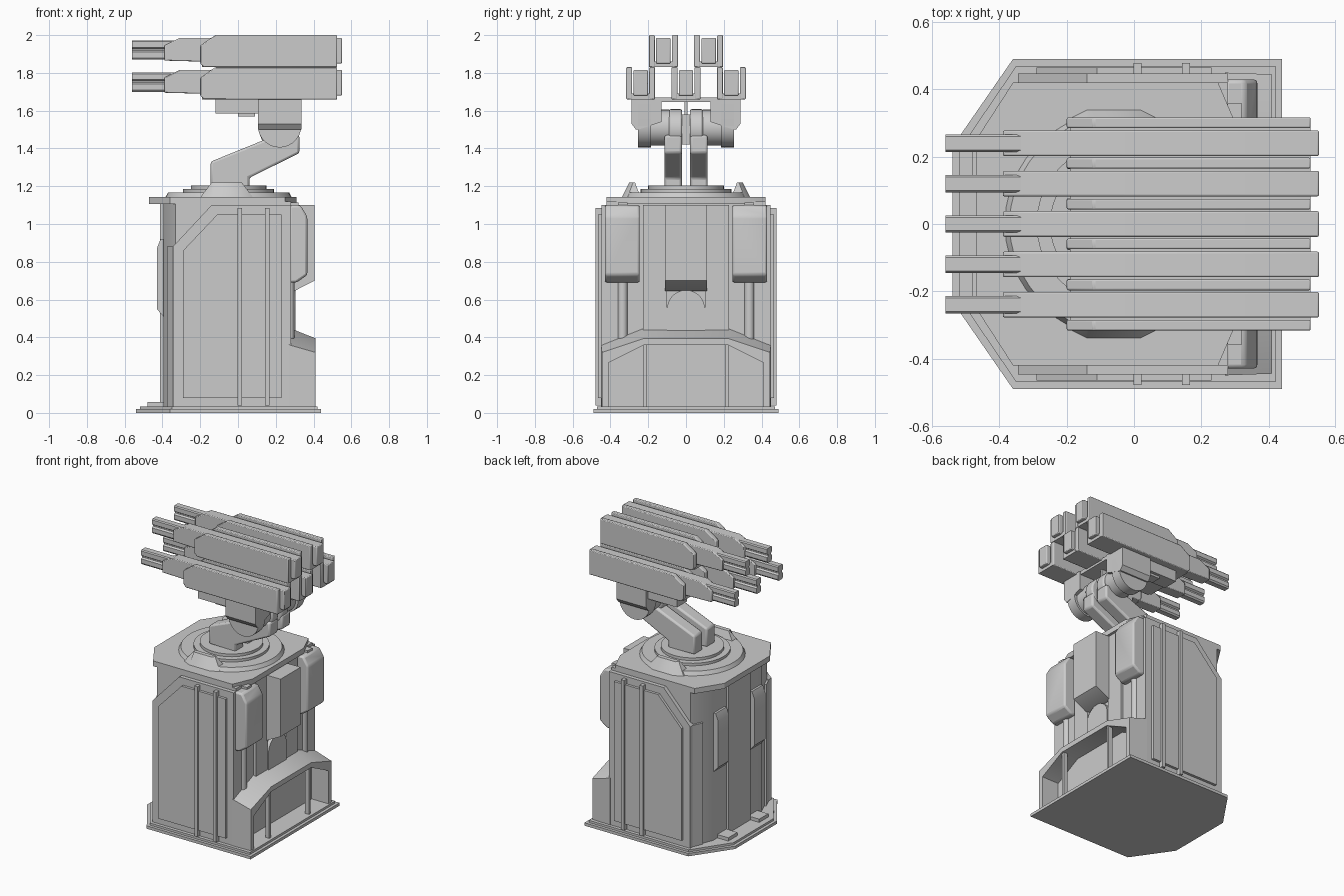
import bpy, bmesh, math
from mathutils import Vector

cube = bpy.data.objects.get("Cube")
if cube:
    bpy.data.objects.remove(cube)

grey = bpy.data.materials.new("light_grey_metal")
grey.use_nodes = True
tone = (0.6, 0.6, 0.6, 1)
grey.diffuse_color = tone
grey.node_tree.nodes["Principled BSDF"].inputs["Base Color"].default_value = tone


def place(axis, p, t):
    """Put a 2D outline point at distance t along an axis."""
    u, v = p
    return Vector({"x": (t, u, v), "y": (u, t, v), "z": (u, v, t)}[axis])


def prism(name, axis, pts, a, b, end=None, bevel=0.0):
    """Extrude an outline from a to b, optionally lofting to another outline."""
    bm = bmesh.new()
    lo = [bm.verts.new(place(axis, p, a)) for p in pts]
    hi = [bm.verts.new(place(axis, p, b)) for p in (end or pts)]
    bm.faces.new(lo)
    bm.faces.new(hi)
    n = len(pts)
    for i in range(n):
        j = (i + 1) % n
        bm.faces.new((lo[i], lo[j], hi[j], hi[i]))
    bmesh.ops.recalc_face_normals(bm, faces=bm.faces)
    mesh = bpy.data.meshes.new(name)
    bm.to_mesh(mesh)
    bm.free()
    mesh.materials.append(grey)
    ob = bpy.data.objects.new(name, mesh)
    bpy.context.collection.objects.link(ob)
    if bevel:
        mod = ob.modifiers.new("edge", "BEVEL")
        mod.width = bevel
        mod.segments = 2
    bpy.ops.object.select_all(action="DESELECT")
    ob.select_set(True)
    bpy.context.view_layer.objects.active = ob
    bpy.ops.object.shade_smooth_by_angle(angle=math.radians(32))
    return ob


def box(name, x0, x1, y0, y1, z0, z1, bevel=0.0):
    return prism(name, "z", [(x0, y0), (x1, y0), (x1, y1), (x0, y1)], z0, z1, bevel=bevel)


def circle(cx, cy, r, n=40):
    return [(cx + r * math.cos(2 * math.pi * i / n), cy + r * math.sin(2 * math.pi * i / n))
            for i in range(n)]


def mirrored(half):
    """Close an outline given for one side of the second coordinate."""
    return half + [(u, -v) for u, v in reversed(half)]


def arch(half):
    """Close an outline given for one side of the first coordinate."""
    return half + [(-u, v) for u, v in reversed(half)]


# Base plate in two steps
prism("base_plate", "z", mirrored([(0.44, 0.49), (-0.36, 0.49), (-0.54, 0.23)]), 0, 0.02)
prism("base_step", "z", mirrored([(0.42, 0.47), (-0.35, 0.47), (-0.52, 0.22)]), 0.02, 0.035)

# Cabinet core and the column on its nose
prism("cabinet", "z", mirrored([(0.28, 0.42), (-0.33, 0.42), (-0.395, 0.27)]), 0.03, 1.12)
box("nose_column", -0.412, -0.38, -0.12, 0.12, 0.03, 1.11)

# Top deck and turntable
AX = -0.05
deck = mirrored([(0.31, 0.28), (0.25, 0.42), (-0.36, 0.42), (-0.47, 0.25)])
prism("deck", "z", deck, 1.105, 1.142)
prism("turntable_skirt", "z", circle(AX, 0, 0.335), 1.14, 1.168, end=circle(AX, 0, 0.32))
prism("turntable_ring", "z", circle(AX, 0, 0.24), 1.16, 1.186)
prism("turntable_disc", "z", circle(AX, 0, 0.2), 1.18, 1.205)

for s, side in ((1, "left"), (-1, "right")):
    # Layered side panel with two vertical rods
    prism("side_frame_" + side, "y",
          [(-0.345, 0.035), (0.28, 0.035), (0.28, 1.1), (-0.14, 1.1), (-0.345, 0.88)],
          s * 0.41, s * 0.447)
    prism("side_panel_" + side, "y",
          [(-0.29, 0.08), (0.23, 0.08), (0.23, 1.05), (-0.11, 1.05), (-0.29, 0.86)],
          s * 0.44, s * 0.465)
    for x in (0.01, 0.155):
        box("side_rod", x - 0.012, x + 0.012, s * 0.44, s * 0.478, 0.04, 1.085)
    # Clamp beside the turntable
    prism("turntable_clamp_" + side, "z",
          [(-0.2, s * 0.24), (0.08, s * 0.24), (0.08, s * 0.31), (0.02, s * 0.34),
           (-0.14, s * 0.34), (-0.2, s * 0.31)], 1.14, 1.22,
          end=[(-0.14, s * 0.27), (0.02, s * 0.27), (0.02, s * 0.28), (0.01, s * 0.3),
               (-0.13, s * 0.3), (-0.14, s * 0.28)])
    # Nose corner strip, cheek and foot
    prism("corner_strip_" + side, "z",
          [(-0.31, s * 0.38), (-0.34, s * 0.43), (-0.375, s * 0.35), (-0.35, s * 0.33)], 0.035, 0.88)
    prism("nose_cheek_" + side, "y",
          [(-0.35, 0.46), (-0.35, 0.92), (-0.41, 0.92), (-0.43, 0.87), (-0.43, 0.55)],
          s * 0.14, s * 0.26)
    box("nose_foot", -0.48, -0.37, s * 0.12, s * 0.22, 0.03, 0.058)

    # Rear pod with drop pipe and cap
    prism("rear_pod_" + side, "y",
          [(0.27, 1.1), (0.33, 1.1), (0.367, 1.04), (0.367, 0.73), (0.31, 0.69), (0.27, 0.69)],
          s * 0.245, s * 0.43, bevel=0.012)
    prism("pod_pipe_" + side, "z", circle(0.272, s * 0.335, 0.026, 16), 0.36, 0.7)
    box("pod_cap", 0.27, 0.32, s * 0.31, s * 0.36, 1.08, 1.115)
    # Flank of the rear spine
    box("spine_flank_" + side, 0.27, 0.298, s * 0.1, s * 0.228, 0.4, 1.1)
    # Strut inside the rear hood
    box("hood_strut", 0.37, 0.4, s * 0.21, s * 0.228, 0.03, 0.37)

    # Lift arm: diagonal beam, head and hub
    prism("arm_beam_" + side, "y",
          [(-0.145, 1.2), (0.06, 1.19), (0.06, 1.245), (0.325, 1.375), (0.325, 1.47),
           (0.2, 1.47), (-0.145, 1.33)], s * 0.022, s * 0.115, bevel=0.012)
    prism("arm_head_" + side, "y", circle(0.22, 1.5, 0.108, 28), s * 0.02, s * 0.09, bevel=0.01)
    prism("arm_hub_" + side, "y", circle(0.22, 1.51, 0.095, 28), s * 0.08, s * 0.2, bevel=0.01)

    # Shoulder bracket with rounded bottom under a wide block
    curve = [(0.22 + 0.115 * math.cos(a), 1.52 + 0.115 * math.sin(a))
             for a in [math.pi + math.pi * i / 14 for i in range(15)]]
    prism("shoulder_" + side, "y", curve + [(0.335, 1.67), (0.105, 1.67)], s * 0.185, s * 0.255)
    prism("shoulder_block_" + side, "x",
          [(s * 0.13, 1.54), (s * 0.25, 1.5), (s * 0.265, 1.5), (s * 0.288, 1.53),
           (s * 0.288, 1.67), (s * 0.13, 1.67)], 0.105, 0.335)
    box("sight_box_" + side, -0.12, 0.11, s * 0.16, s * 0.27, 1.585, 1.67)
    box("sight_lens_" + side, 0.0, 0.09, s * 0.18, s * 0.25, 1.57, 1.6)

# Central rear spine and the rounded plate below it
prism("rear_spine", "y",
      [(0.27, 1.1), (0.405, 1.1), (0.405, 0.7), (0.298, 0.645), (0.27, 0.645)], -0.11, 0.11)
dome = [(0.1 * math.cos(a), 0.55 + 0.1 * math.sin(a)) for a in [math.pi * i / 16 for i in range(17)]]
prism("spine_foot", "x", [(0.1, 0.4)] + dome + [(-0.1, 0.4)], 0.27, 0.305)

# Rear hood: a band arching over a recess
outer = [(0.45, 0.03), (0.45, 0.36), (0.225, 0.45)]
lip = [(0.445, 0.03), (0.445, 0.32), (0.22, 0.395)]
inner = [(-0.22, 0.36), (-0.41, 0.265), (-0.41, 0.03)]
inside = [(-u, v) for u, v in reversed(inner)]


def band(edge):
    return arch(edge) + inner[::-1] + inside[::-1]


prism("rear_hood", "x", band(outer), 0.27, 0.41, end=band(lip))

# Cross beam that carries the guns
box("gun_cradle", 0.11, 0.33, -0.28, 0.28, 1.645, 1.67)
box("arm_spacer", 0.15, 0.29, -0.025, 0.025, 1.42, 1.58)
box("arm_fin", 0.17, 0.27, -0.008, 0.008, 1.55, 1.65)

# Barrel section: two rounded rails joined by a narrow waist
RAIL = [(0.018, 0.04), (0.026, 0.05), (0.026, 0.08), (0.014, 0.088),
        (0.014, 0.096), (0.026, 0.104), (0.026, 0.135), (0.02, 0.142)]


def gun(y, z):
    """One launcher: open channel, inner body and twin rail barrel."""
    wall = [(-0.18, z), (0.525, z), (0.525, z + 0.17), (-0.12, z + 0.17),
            (-0.2, z + 0.115), (-0.2, z + 0.02)]
    for s in (1, -1):
        prism("channel_wall", "y", wall, y + s * 0.045, y + s * 0.077, bevel=0.005)
    box("channel_floor", -0.19, 0.524, y - 0.06, y + 0.06, z, z + 0.03)
    prism("gun_body", "y",
          [(-0.39, z + 0.035), (-0.2, z + 0.03), (0.55, z + 0.02), (0.55, z + 0.155),
           (-0.31, z + 0.155), (-0.39, z + 0.115)], y - 0.038, y + 0.038, bevel=0.005)
    prism("barrel", "x", [(y + u, z + v) for u, v in arch(RAIL)], -0.56, -0.3)


# Three guns below, two above
for y in (-0.24, 0, 0.24):
    gun(y, 1.66)
for y in (-0.12, 0.12):
    gun(y, 1.83)
